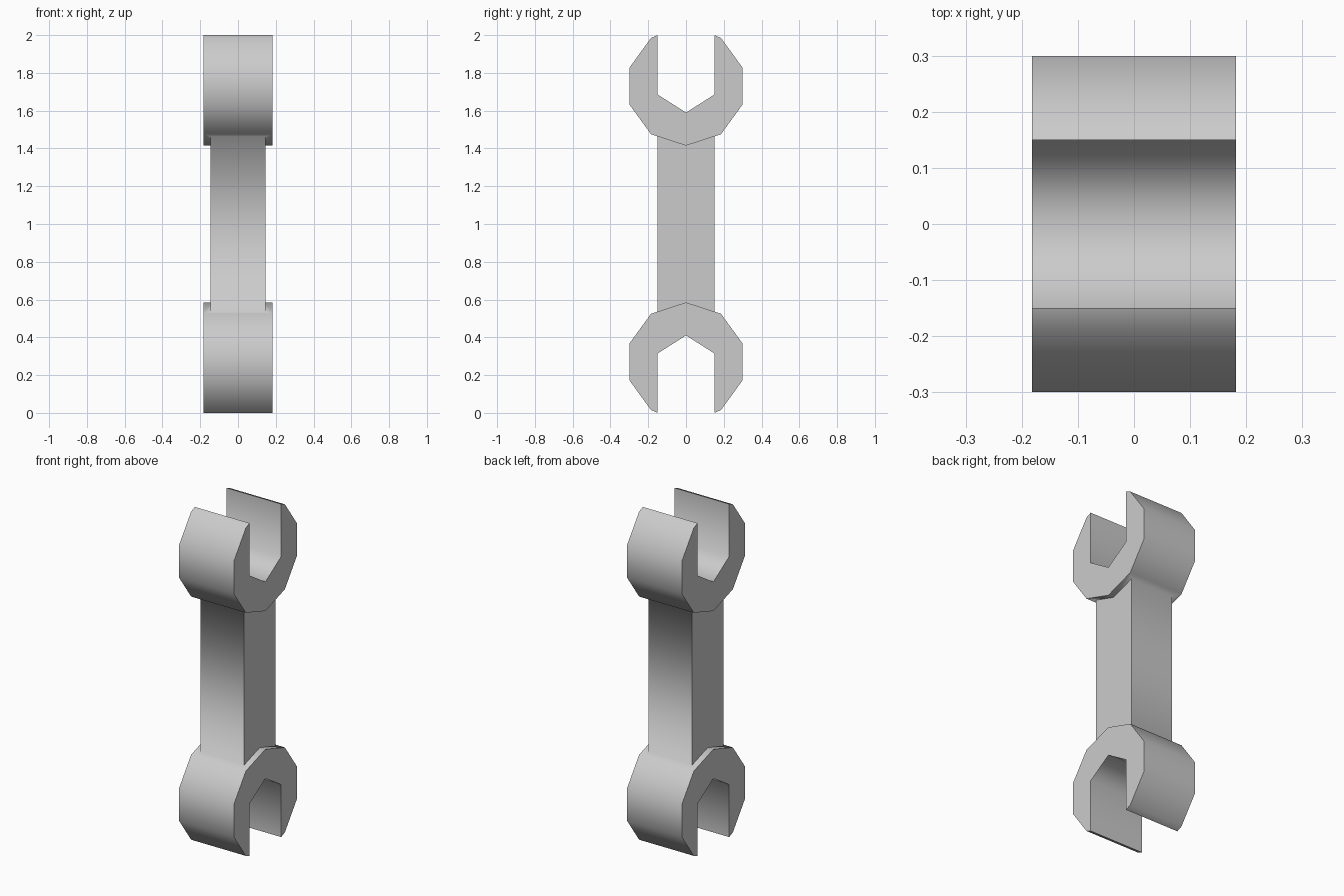
import bpy, bmesh, math

if "Cube" in bpy.data.objects:
    bpy.data.objects.remove(bpy.data.objects["Cube"])

HEAD_R, HEAD_Z = 0.315, 1.73      # ten-sided jaw radius and centre height
GAP = 0.15                        # half width of jaw opening and of shaft


def prism(name, profile, half_x):
    """Extrude a closed (y, z) profile symmetrically along x."""
    bm = bmesh.new()
    face = bm.faces.new([bm.verts.new((-half_x, y, z)) for y, z in profile])
    ext = bmesh.ops.extrude_face_region(bm, geom=[face])
    moved = [g for g in ext["geom"] if isinstance(g, bmesh.types.BMVert)]
    bmesh.ops.translate(bm, verts=moved, vec=(2 * half_x, 0, 0))
    bmesh.ops.recalc_face_normals(bm, faces=bm.faces)
    mesh = bpy.data.meshes.new(name)
    bm.to_mesh(mesh)
    bm.free()
    obj = bpy.data.objects.new(name, mesh)
    bpy.context.collection.objects.link(obj)
    return obj


# Open-ended jaw: right half from bottom point to tip, then inner hex seat
outer = [(HEAD_R * math.cos(math.radians(a)),
          HEAD_Z + HEAD_R * math.sin(math.radians(a))) for a in (-54, -18, 18, 54)]
half = outer + [(GAP, 2.0), (GAP, 1.685)]
jaw = ([(0, HEAD_Z - HEAD_R)] + half + [(0, 1.59)]
       + [(-y, z) for y, z in reversed(half)])

top_jaw = prism("top_jaw", jaw, 0.182)
bottom_jaw = prism("bottom_jaw", [(y, 2 - z) for y, z in jaw], 0.182)

# Shaft, slightly thinner than the jaws and sunk into both
wrench = prism("wrench", [(-GAP, 0.49), (GAP, 0.49), (GAP, 1.51), (-GAP, 1.51)], 0.145)

# Merge the jaws and shaft into one continuous body
bpy.context.view_layer.objects.active = wrench
wrench.select_set(True)
for part in (top_jaw, bottom_jaw):
    mod = wrench.modifiers.new("join", 'BOOLEAN')
    mod.operation, mod.solver, mod.object = 'UNION', 'EXACT', part
    bpy.ops.object.modifier_apply(modifier=mod.name)
    bpy.data.objects.remove(part)

# Soft shading over the rim and shaft, crisp side faces and tips
bpy.ops.object.shade_smooth_by_angle(angle=math.radians(76))
